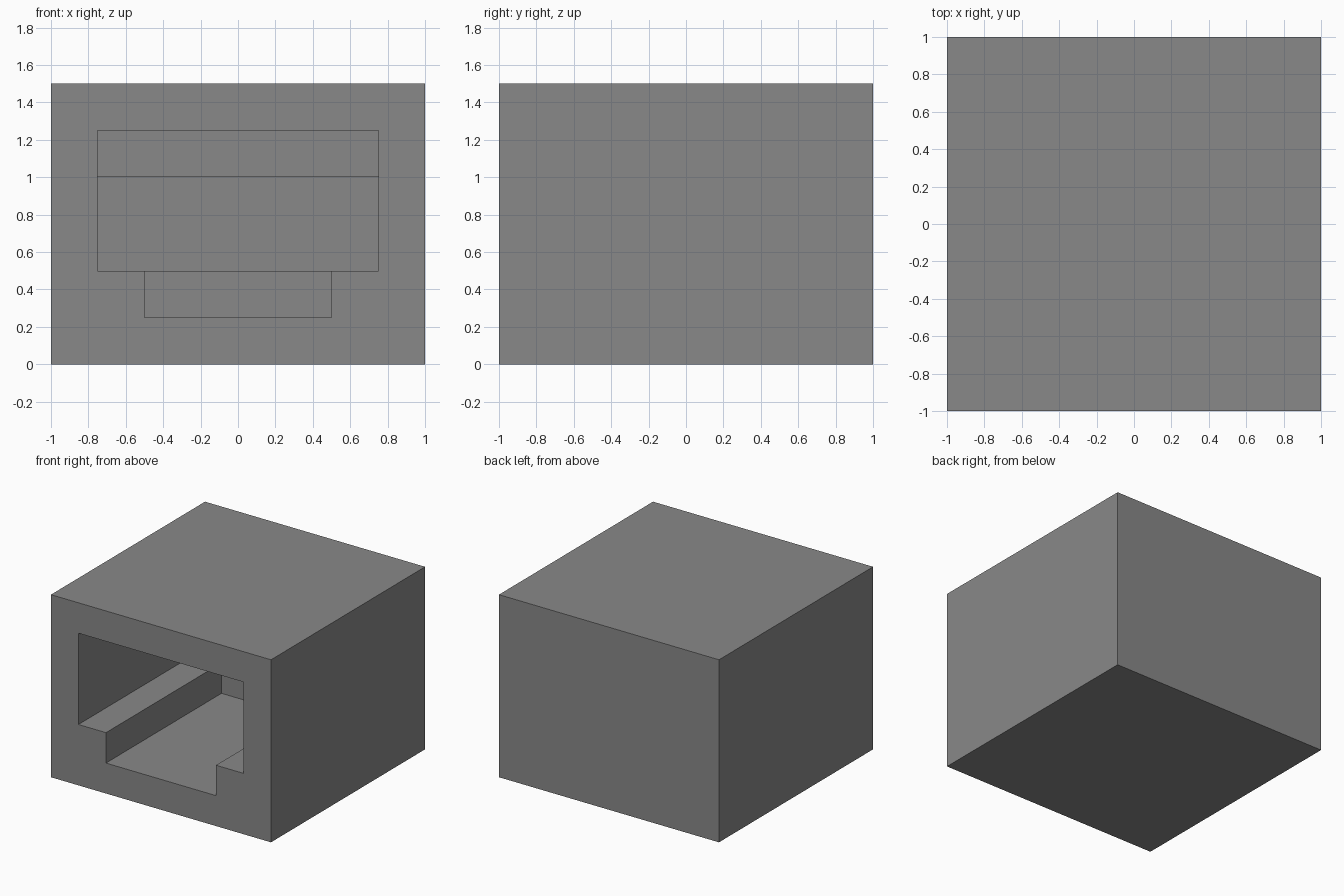
import bpy

cube = bpy.data.objects.get("Cube")
if cube:
    bpy.data.objects.remove(cube, do_unlink=True)

# Single housing colour
grey = bpy.data.materials.new("housing grey")
grey.use_nodes = True
colour = (0.25, 0.25, 0.25, 1)
grey.diffuse_color = colour
grey.node_tree.nodes["Principled BSDF"].inputs["Base Color"].default_value = colour


def box(name, low, high):
    """Axis-aligned box between two corners."""
    centre = [(a + b) / 2 for a, b in zip(low, high)]
    bpy.ops.mesh.primitive_cube_add(size=1, location=centre)
    ob = bpy.context.object
    ob.name = name
    ob.scale = [b - a for a, b in zip(low, high)]
    bpy.ops.object.transform_apply(location=True, rotation=False, scale=True)
    ob.data.materials.append(grey)
    return ob


# Solid socket body
housing = box("socket_housing", (-1, -1, 0), (1, 1, 1.5))

# Openings cut from the front: name, half width, bottom, top, back depth
openings = [
    ("plug_opening", 0.75, 0.5, 1.0, 0.75),
    ("contact_opening", 0.75, 0.9, 1.25, 0.5),
    ("latch_channel", 0.5, 0.25, 0.6, 0.5),
]
for name, half, bottom, top, back in openings:
    cutter = box(name, (-half, -1.2, bottom), (half, back, top))
    cutter.hide_render = True
    cut = housing.modifiers.new(name, "BOOLEAN")
    cut.operation = "DIFFERENCE"
    cut.solver = "EXACT"
    cut.object = cutter
    bpy.context.view_layer.objects.active = housing
    bpy.ops.object.modifier_apply(modifier=cut.name)
    bpy.data.objects.remove(cutter, do_unlink=True)
